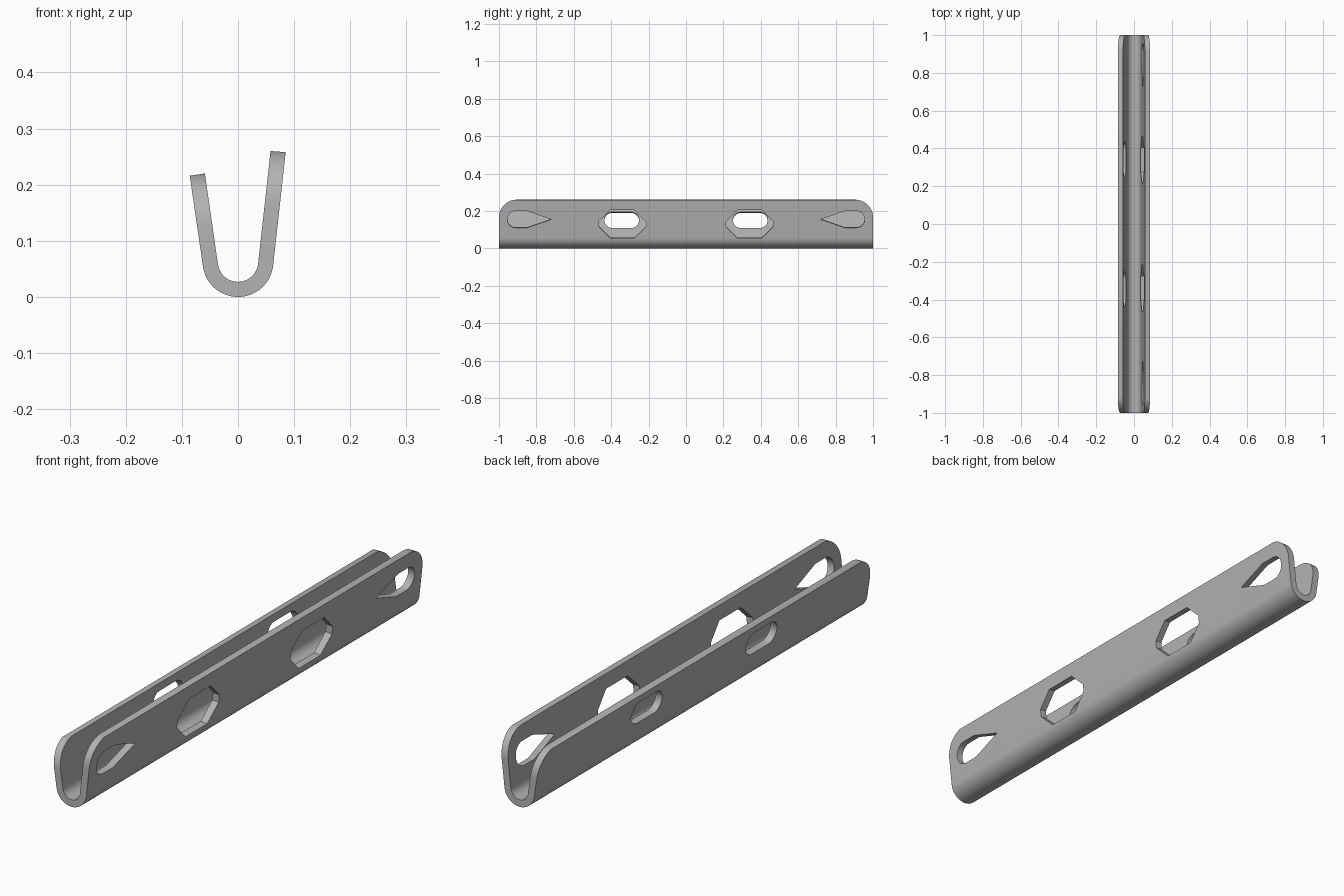
import bpy
import bmesh
from math import sin, cos, pi, atan2
from mathutils import Matrix, Vector

if "Cube" in bpy.data.objects:
    bpy.data.objects.remove(bpy.data.objects["Cube"])

steel = bpy.data.materials.new("grey steel")
steel.use_nodes = True
GREY = (0.45, 0.45, 0.45, 1)
steel.diffuse_color = GREY
steel.node_tree.nodes["Principled BSDF"].inputs["Base Color"].default_value = GREY


def prism(name, points, direction):
    """Solid made by sweeping a closed outline along a direction."""
    bm = bmesh.new()
    face = bm.faces.new([bm.verts.new(p) for p in points])
    swept = bmesh.ops.extrude_face_region(bm, geom=[face])["geom"]
    verts = [v for v in swept if isinstance(v, bmesh.types.BMVert)]
    bmesh.ops.translate(bm, verts=verts, vec=direction)
    bmesh.ops.recalc_face_normals(bm, faces=bm.faces)
    mesh = bpy.data.meshes.new(name)
    bm.to_mesh(mesh)
    bm.free()
    obj = bpy.data.objects.new(name, mesh)
    bpy.context.collection.objects.link(obj)
    mesh.materials.append(steel)
    return obj


def arc(cu, cv, r, start, end, n=12):
    angles = [start + (end - start) * i / n for i in range(n + 1)]
    return [(cu + r * cos(a), cv + r * sin(a)) for a in angles]


# U-shaped channel with one tall and one short splayed wall
OUTER, INNER, BEND_Z = 0.063, 0.036, 0.063
TALL, SHORT = 0.11, 0.15          # splay of each wall in radians
section = [(0.058, 0.26), (0.085, 0.258)]
section += arc(0, BEND_Z, OUTER, -TALL, SHORT - pi, 32)
section += [(-0.086, 0.216), (-0.059, 0.22)]
section += arc(0, BEND_Z, INNER, SHORT - pi, -TALL, 32)
channel = prism("channel", [(x, -1, z) for x, z in section], (0, 2, 0))


cutters = []


def wall_hole(outline, y, z, side, splay):
    """Cut square through one wall; outline is centred on (y, z)."""
    x = side * (0.05 + (z - BEND_Z) * sin(splay))
    hole = prism("hole_cutter", [(-0.03, u, v) for u, v in outline], (0.06, 0, 0))
    turn = Matrix.Rotation(side * splay, 4, 'Y')
    hole.data.transform(Matrix.Translation(Vector((x, y, z))) @ turn)
    cutters.append(hole)


octagon = [(-0.125, -0.015), (-0.065, -0.075), (0.065, -0.075), (0.125, -0.015),
           (0.125, 0.015), (0.065, 0.075), (-0.065, 0.075), (-0.125, 0.015)]
slot = arc(0.05, 0, 0.043, -pi / 2, pi / 2) + arc(-0.05, 0, 0.043, pi / 2, 1.5 * pi)

for end in (-1, 1):
    # Teardrop points toward the middle of the channel
    drop = arc(0, 0, 0.045, pi / 2, 1.5 * pi) + [(0.06, -0.045), (0.19, 0), (0.06, 0.045)]
    drop = [(-end * u, v) for u, v in drop]
    wall_hole(drop, end * 0.91, 0.156, 1, TALL)
    wall_hole(octagon, end * 0.34, 0.131, 1, TALL)
    wall_hole(slot, end * 0.344, 0.149, -1, SHORT)

    # Rounded upper corners of both walls
    for side, top in ((1, 0.26), (-1, 0.22)):
        r = 0.095
        curve = arc(1 - r, top - r, r, 0, pi / 2, 16)
        outline = [(1.05, top - r)] + curve + [(1 - r, top + 0.05), (1.05, top + 0.05)]
        points = [(side * 0.01, end * y, z) for y, z in outline]
        cutters.append(prism("corner_cutter", points, (side * 0.2, 0, 0)))

# Apply the cuts
bpy.ops.object.select_all(action='DESELECT')
bpy.context.view_layer.objects.active = channel
channel.select_set(True)
for cutter in cutters:
    cutter.hide_render = True
    cut = channel.modifiers.new("cut", 'BOOLEAN')
    cut.operation = 'DIFFERENCE'
    cut.solver = 'EXACT'
    cut.object = cutter
    bpy.ops.object.modifier_apply(modifier=cut.name)
    bpy.data.objects.remove(cutter)

bpy.ops.object.shade_smooth_by_angle(angle=0.5)
